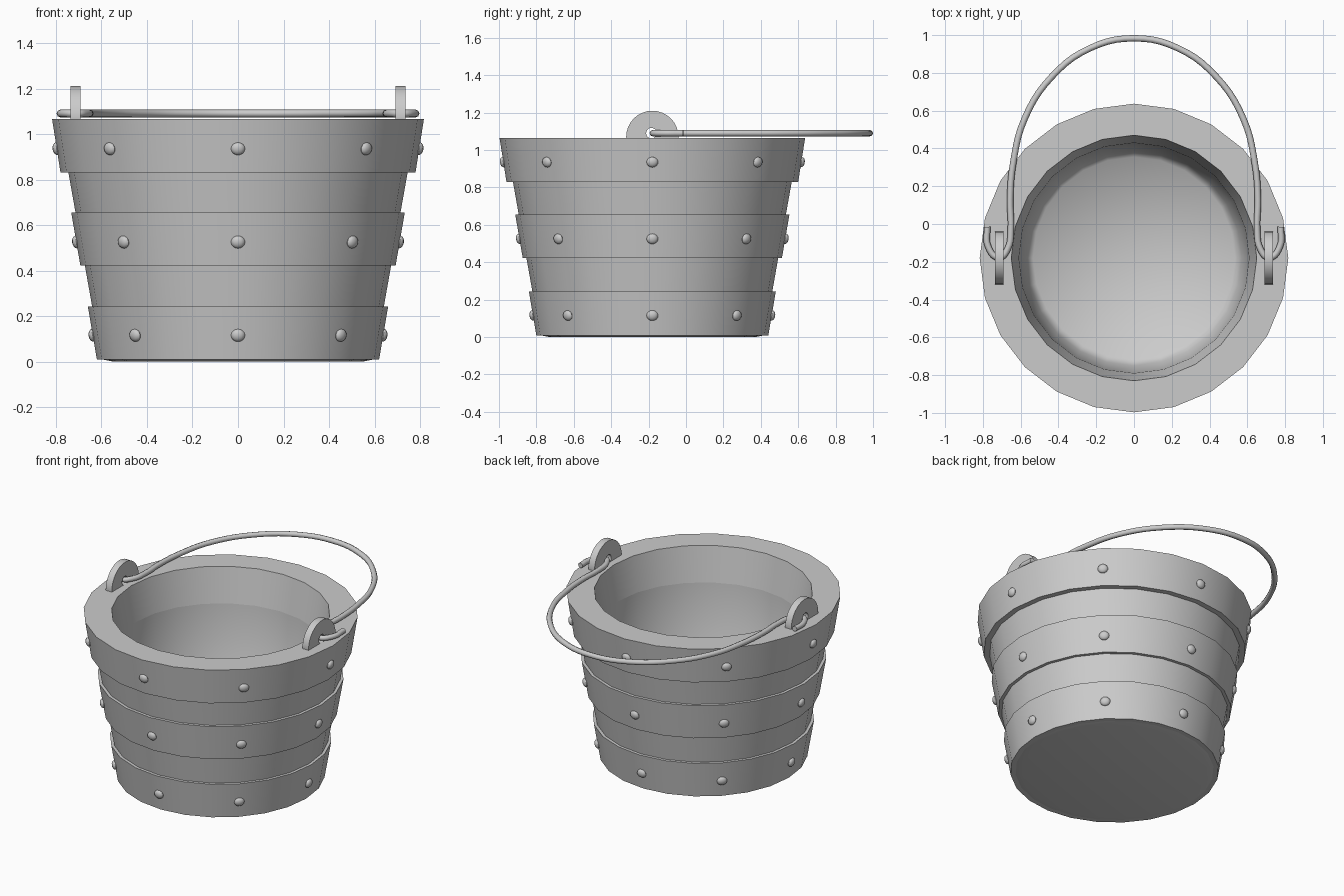
import bpy, bmesh, math
from mathutils import Matrix, Vector

if "Cube" in bpy.data.objects:
    bpy.data.objects.remove(bpy.data.objects["Cube"])

CY = -0.18   # bucket axis
SIDES = 24


def make_object(name, bm, angle=40):
    bmesh.ops.remove_doubles(bm, verts=bm.verts, dist=1e-5)
    bmesh.ops.recalc_face_normals(bm, faces=bm.faces)
    mesh = bpy.data.meshes.new(name)
    bm.to_mesh(mesh)
    bm.free()
    ob = bpy.data.objects.new(name, mesh)
    bpy.context.collection.objects.link(ob)
    bpy.ops.object.select_all(action='DESELECT')
    ob.select_set(True)
    bpy.context.view_layer.objects.active = ob
    bpy.ops.object.shade_smooth_by_angle(angle=math.radians(angle))
    return ob


def lathe(name, profile, closed=True, angle=40):
    bm = bmesh.new()
    rings = []
    for r, z in profile:
        if r == 0:
            rings.append([bm.verts.new((0, CY, z))] * SIDES)
        else:
            rings.append([bm.verts.new((r * math.cos(2 * math.pi * i / SIDES),
                                        CY + r * math.sin(2 * math.pi * i / SIDES), z))
                          for i in range(SIDES)])
    n = len(rings)
    for k in range(n if closed else n - 1):
        a, b = rings[k], rings[(k + 1) % n]
        for i in range(SIDES):
            j = (i + 1) % SIDES
            bm.faces.new(list(dict.fromkeys((a[i], a[j], b[j], b[i]))))
    return make_object(name, bm, angle)


# Tapered bucket wall with a thick shell and rounded inner floor
lathe("bucket_body", [(0, 0), (0.55, 0), (0.6, 0.01), (0.747, 0.84), (0.61, 0.84),
                      (0.57, 0.14), (0.535, 0.1), (0, 0.1)], closed=False, angle=50)

# Three bands, the top one forming the wide rim
lathe("top_rim_band", [(0.78, 0.83), (0.817, 1.065), (0.65, 1.065), (0.61, 0.84), (0.63, 0.83)])
lathe("middle_band", [(0.693, 0.423), (0.733, 0.655), (0.70, 0.655), (0.66, 0.423)])
lathe("bottom_band", [(0.62, 0.008), (0.66, 0.243), (0.62, 0.243), (0.58, 0.008)])

# Domed rivets, eight per band
bm = bmesh.new()
for r, z in ((0.797, 0.935), (0.711, 0.525), (0.639, 0.115)):
    for k in range(8):
        m = (Matrix.Translation((0, CY, z)) @ Matrix.Rotation(k * math.pi / 4, 4, 'Z')
             @ Matrix.Translation((r, 0, 0)) @ Matrix.Rotation(math.radians(10), 4, 'Y')
             @ Matrix.Diagonal((0.018, 0.031, 0.028, 1)))
        bmesh.ops.create_uvsphere(bm, u_segments=12, v_segments=8, radius=1, matrix=m)
make_object("rivets", bm)

# Half-disc ears with a hole for the handle
HOLE_Z = 1.09
for side, label in ((-1, "left"), (1, "right")):
    bm = bmesh.new()
    loops = []
    for x in (0.692, 0.736):
        outer, inner = [], []
        for i in range(32):
            a = 2 * math.pi * i / 32
            c, s = math.cos(a), math.sin(a)
            outer.append(bm.verts.new((side * x, CY + 0.14 * c, max(1.055, 1.07 + 0.14 * s))))
            inner.append(bm.verts.new((side * x, CY - 0.005 + 0.028 * c, HOLE_Z + 0.028 * s)))
        loops.append((outer, inner))
    (o1, i1), (o2, i2) = loops
    for a, b in ((o1, i1), (i1, i2), (i2, o2), (o2, o1)):
        for i in range(32):
            j = (i + 1) % 32
            bm.faces.new((a[i], a[j], b[j], b[i]))
    make_object(label + "_ear", bm)

# Wire handle lying flat toward the back, hooked through both ears
half = [(0.777, -0.015), (0.772, -0.12), (0.715, -0.178), (0.668, -0.13), (0.652, -0.03),
        (0.656, 0.13), (0.64, 0.32), (0.58, 0.555), (0.435, 0.78), (0.23, 0.932)]
path = half + [(0, 0.983)] + [(-x, y) for x, y in reversed(half)]
curve = bpy.data.curves.new("handle", 'CURVE')
curve.dimensions = '3D'
curve.bevel_depth = 0.017
curve.bevel_resolution = 2
curve.use_fill_caps = True
curve.resolution_u = 5
spline = curve.splines.new('BEZIER')
spline.bezier_points.add(len(path) - 1)
for p, (x, y) in zip(spline.bezier_points, path):
    p.co = Vector((x, y, HOLE_Z))
    p.handle_left_type = p.handle_right_type = 'AUTO'
bpy.context.collection.objects.link(bpy.data.objects.new("handle", curve))
